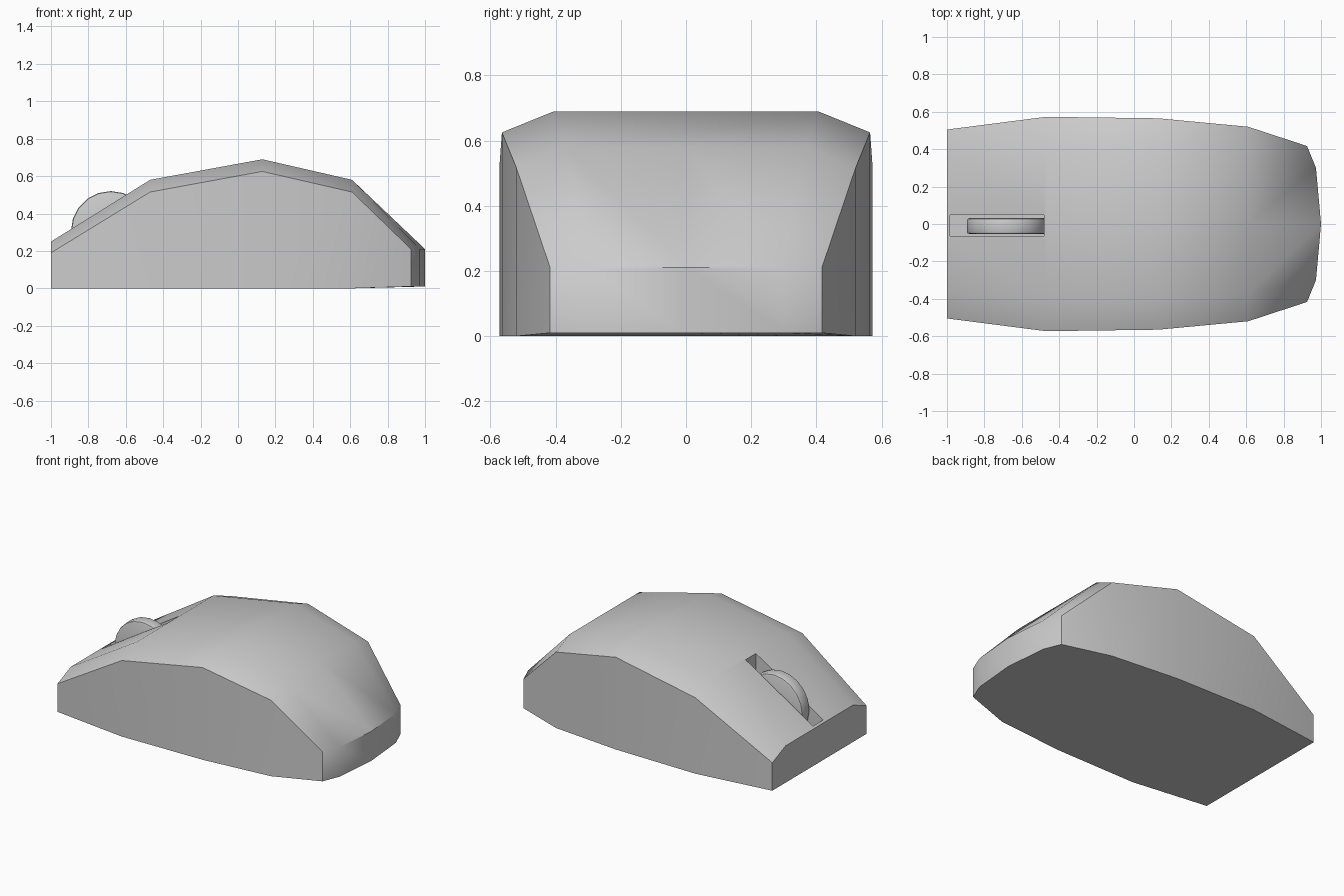
import bpy, bmesh, math
from mathutils import Matrix

if "Cube" in bpy.data.objects:
    bpy.data.objects.remove(bpy.data.objects["Cube"])


def add_object(name, bm):
    bmesh.ops.recalc_face_normals(bm, faces=bm.faces)
    mesh = bpy.data.meshes.new(name)
    bm.to_mesh(mesh)
    bm.free()
    obj = bpy.data.objects.new(name, mesh)
    bpy.context.collection.objects.link(obj)
    return obj


def activate(obj):
    bpy.ops.object.select_all(action='DESELECT')
    obj.select_set(True)
    bpy.context.view_layer.objects.active = obj


def smooth(obj, degrees):
    activate(obj)
    bpy.ops.object.shade_smooth_by_angle(angle=math.radians(degrees))


# Body stations: x at edge / shoulder / middle, half width, shoulder y,
# edge height, crown height, base height
stations = [
    ((-1.0, -1.0, -1.0), 0.505, 0.36, 0.19, 0.25, 0.0),
    ((-0.47, -0.47, -0.47), 0.573, 0.41, 0.515, 0.58, 0.0),
    ((0.13, 0.13, 0.13), 0.565, 0.405, 0.625, 0.69, 0.0),
    ((0.61, 0.61, 0.61), 0.52, 0.37, 0.515, 0.58, 0.0),
    ((0.925, 0.973, 1.0), 0.417, 0.30, 0.21, 0.21, 0.01),
]

# Body: loft the stations, with five columns across
bm = bmesh.new()
rings = []
for (xe, xs, xm), w, s, ze, zc, zb in stations:
    row = [(xe, -w, ze), (xs, -s, zc), (xm, 0, zc), (xs, s, zc), (xe, w, ze)]
    top = [bm.verts.new(p) for p in row]
    base = [bm.verts.new((x, y, zb)) for x, y, z in row]
    rings.append(top + base[::-1])
for a, b in zip(rings, rings[1:]):
    for i in range(10):
        j = (i + 1) % 10
        bm.faces.new((a[i], a[j], b[j], b[i]))
bm.faces.new(rings[0])
end = rings[-1]
for i in range(4):
    bm.faces.new((end[i], end[i + 1], end[8 - i], end[9 - i]))
body = add_object("body", bm)

# Wheel slot cut into the front slope
bm = bmesh.new()
slot = (Matrix.Translation((-0.7325, -0.008, 0.5))
        @ Matrix.Diagonal((0.505, 0.11, 0.64, 1)))
bmesh.ops.create_cube(bm, size=1, matrix=slot)
cutter = add_object("slot_cutter", bm)
cutter.hide_render = True
mod = body.modifiers.new("slot", 'BOOLEAN')
mod.operation = 'DIFFERENCE'
mod.solver = 'EXACT'
mod.object = cutter
activate(body)
bpy.ops.object.modifier_apply(modifier=mod.name)
bpy.data.objects.remove(cutter, do_unlink=True)
smooth(body, 40)

# Scroll wheel with softened rims
bm = bmesh.new()
bmesh.ops.create_cone(bm, cap_ends=True, segments=20, radius1=0.213,
                      radius2=0.213, depth=0.084,
                      matrix=Matrix.Translation((-0.68, -0.011, 0.307))
                      @ Matrix.Rotation(math.pi / 2, 4, 'X'))
rims = [e for e in bm.edges if any(len(f.verts) > 4 for f in e.link_faces)]
bmesh.ops.bevel(bm, geom=rims, offset=0.012, segments=2, profile=0.5,
                affect='EDGES')
wheel = add_object("scroll_wheel", bm)
smooth(wheel, 40)
